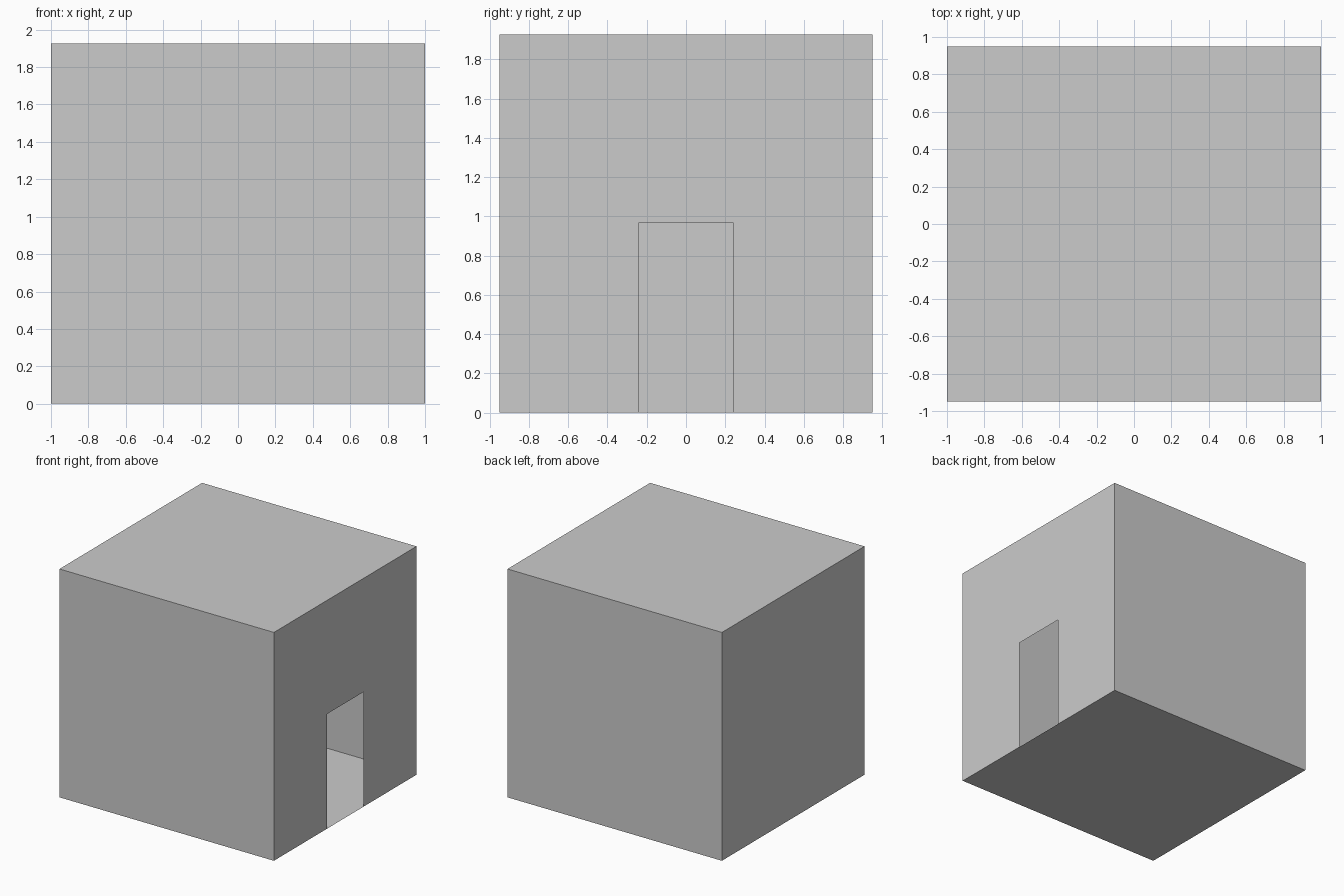
import bpy

if "Cube" in bpy.data.objects:
    bpy.data.objects.remove(bpy.data.objects["Cube"])

HX, HY, H = 1.0, 0.95, 1.925      # half length, half width, height
DY, DH = 0.242, 0.967             # door half width and height


def panel(name, points):
    """One flat wall panel from its outline."""
    mesh = bpy.data.meshes.new(name)
    mesh.from_pydata(points, [], [range(len(points))])
    obj = bpy.data.objects.new(name, mesh)
    bpy.context.collection.objects.link(obj)
    return obj


def rect(z):
    return [(-HX, -HY, z), (HX, -HY, z), (HX, HY, z), (-HX, HY, z)]


# floor and roof
panel("floor", rect(0)[::-1])
panel("roof", rect(H))

# closed walls, each spanning two floor corners
base = rect(0)
for name, a, b in (("front_wall", 0, 1), ("back_wall", 2, 3), ("left_wall", 3, 0)):
    p, q = base[a], base[b]
    panel(name, [p, q, (q[0], q[1], H), (p[0], p[1], H)])

# right wall with the doorway cut into its outline
outline = [(-HY, 0), (-DY, 0), (-DY, DH), (DY, DH), (DY, 0), (HY, 0), (HY, H), (-HY, H)]
panel("door_wall", [(HX, y, z) for y, z in outline])
